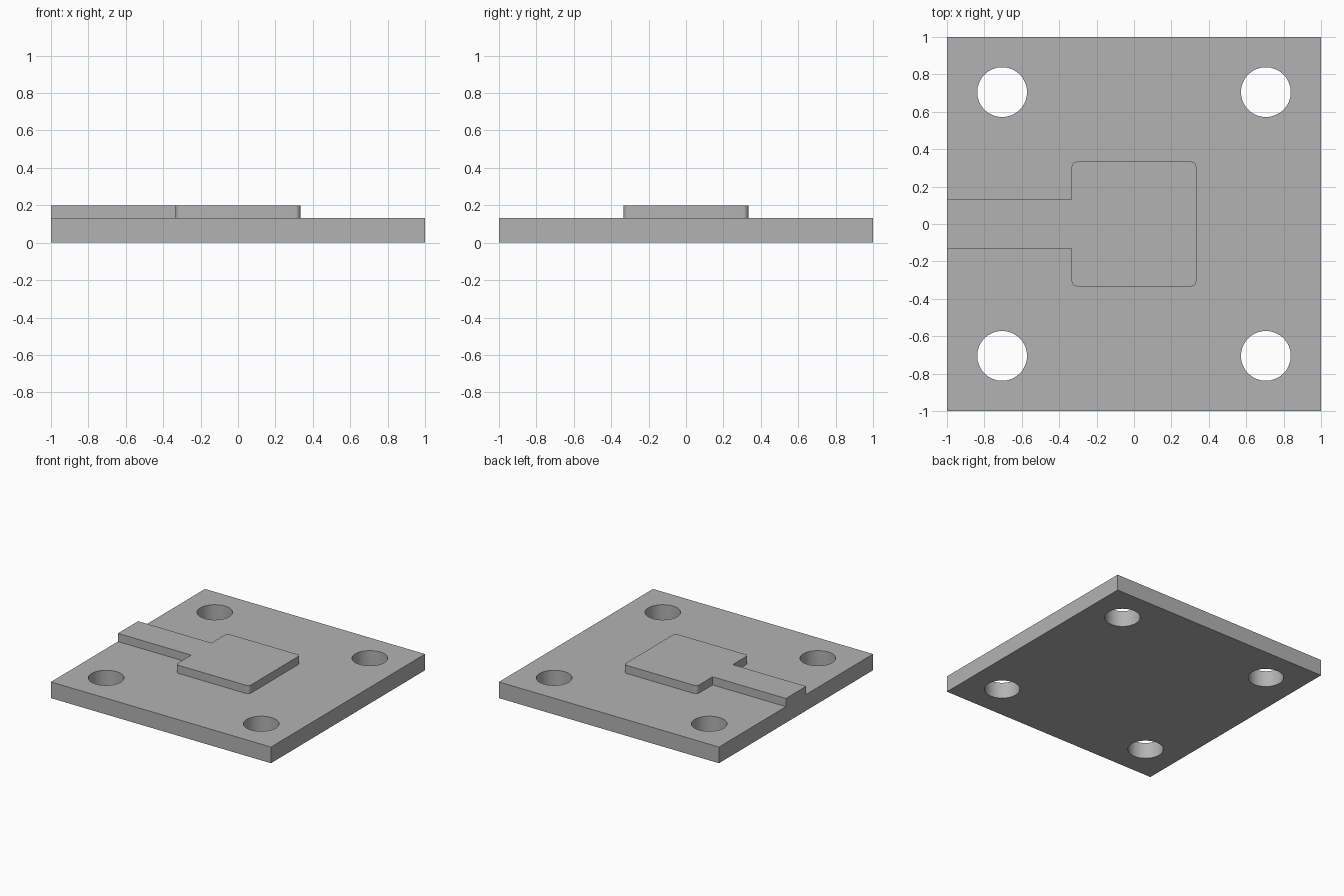
import bpy
import math

if "Cube" in bpy.data.objects:
    bpy.data.objects.remove(bpy.data.objects["Cube"], do_unlink=True)

BASE_TOP, TOP = 0.133, 0.2
HOLE_POS, HOLE_R = 0.705, 0.133
PAD, TRACK, FILLET = 0.333, 0.131, 0.027

grey = bpy.data.materials.new("plain grey")
grey.use_nodes = True
colour = (0.45, 0.45, 0.45, 1)
grey.diffuse_color = colour
grey.node_tree.nodes["Principled BSDF"].inputs["Base Color"].default_value = colour


def prism(name, outline, z0, z1):
    """Closed solid from a counter-clockwise outline."""
    n = len(outline)
    verts = [(x, y, z) for z in (z0, z1) for x, y in outline]
    faces = [list(range(n))[::-1], list(range(n, 2 * n))]
    faces += [(i, (i + 1) % n, (i + 1) % n + n, i + n) for i in range(n)]
    mesh = bpy.data.meshes.new(name)
    mesh.from_pydata(verts, [], faces)
    mesh.materials.append(grey)
    obj = bpy.data.objects.new(name, mesh)
    bpy.context.collection.objects.link(obj)
    return obj


def arc(cx, cy, r, start, end, steps):
    angles = [math.radians(start + (end - start) * i / steps) for i in range(steps + 1)]
    return [(cx + r * math.cos(a), cy + r * math.sin(a)) for a in angles]


def select_only(obj):
    bpy.ops.object.select_all(action='DESELECT')
    obj.select_set(True)
    bpy.context.view_layer.objects.active = obj


# Square base plate with four through holes
base = prism("base_plate", [(-1, -1), (1, -1), (1, 1), (-1, 1)], 0, BASE_TOP)
for sx in (-1, 1):
    for sy in (-1, 1):
        ring = arc(sx * HOLE_POS, sy * HOLE_POS, HOLE_R, 0, 360, 64)[:-1]
        cutter = prism("hole_cutter", ring, -0.1, 0.3)
        cutter.hide_render = True
        mod = base.modifiers.new("hole", 'BOOLEAN')
        mod.operation, mod.solver, mod.object = 'DIFFERENCE', 'EXACT', cutter
        select_only(base)
        bpy.ops.object.modifier_apply(modifier=mod.name)
        bpy.data.objects.remove(cutter, do_unlink=True)

# Raised rounded pad joined to a strip running to the plate's edge
c = PAD - FILLET
outline = [(-1, -TRACK), (-PAD, -TRACK)]
for cx, cy, start in ((-c, -c, 180), (c, -c, 270), (c, c, 0), (-c, c, 90)):
    outline += arc(cx, cy, FILLET, start, start + 90, 8)
outline += [(-PAD, TRACK), (-1, TRACK)]
pad = prism("raised_pad_and_strip", outline, BASE_TOP, TOP)

for part in (base, pad):
    select_only(part)
    bpy.ops.object.shade_smooth_by_angle(angle=math.radians(30))
